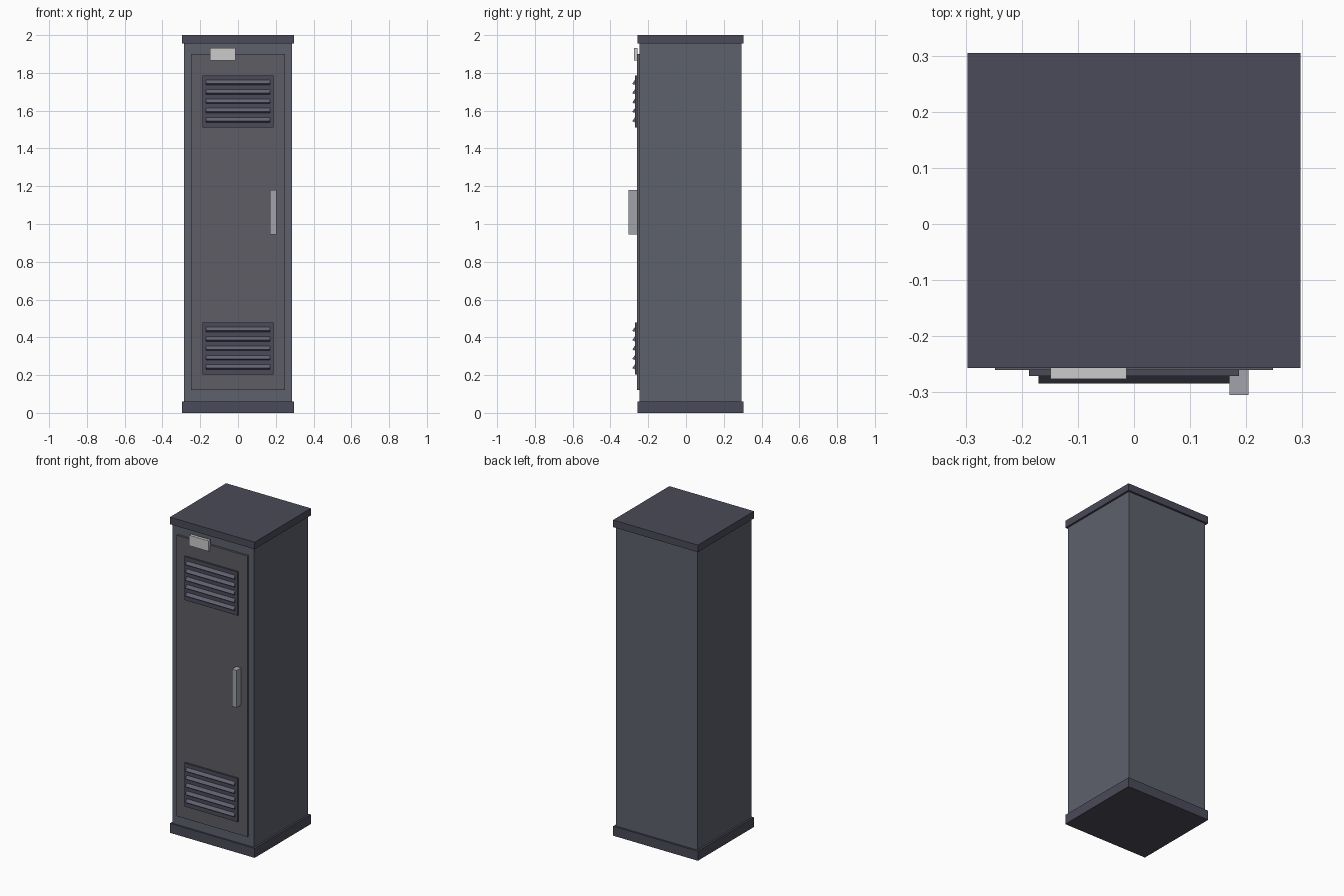
import bpy, math

if "Cube" in bpy.data.objects:
    bpy.data.objects.remove(bpy.data.objects["Cube"])


def material(name, rgb):
    m = bpy.data.materials.new(name)
    m.diffuse_color = (*rgb, 1)
    m.use_nodes = True
    m.node_tree.nodes["Principled BSDF"].inputs["Base Color"].default_value = m.diffuse_color
    return m


def box(name, x, y, z, mat, tilt=0):
    """Box spanning the given (min, max) ranges, optionally tilted about x."""
    lo, hi = zip(x, y, z)
    bpy.ops.mesh.primitive_cube_add(size=1, location=[(a + b) / 2 for a, b in zip(lo, hi)])
    ob = bpy.context.object
    ob.name = name
    ob.scale = [b - a for a, b in zip(lo, hi)]
    ob.rotation_euler.x = tilt
    ob.data.materials.append(mat)
    return ob


steel = material("painted_steel", (0.11, 0.12, 0.15))
door_paint = material("door_paint", (0.11, 0.11, 0.13))
trim = material("dark_trim", (0.07, 0.07, 0.10))
slat_paint = material("slat_paint", (0.12, 0.12, 0.17))
metal = material("bare_metal", (0.36, 0.37, 0.40))
plate = material("label_plate", (0.55, 0.55, 0.53))

# Cabinet body with overhanging base and top
box("body", (-0.285, 0.285), (-0.247, 0.293), (0.03, 1.97), steel)
box("base", (-0.297, 0.297), (-0.257, 0.305), (0, 0.06), trim)
box("top", (-0.297, 0.297), (-0.257, 0.305), (1.955, 2.0), trim)

# Door panel
box("door", (-0.248, 0.248), (-0.26, -0.24), (0.12, 1.90), door_paint)

# Louvred vents: backing panel with five tilted slats
for label, zc in (("lower", 0.34), ("upper", 1.648)):
    box(label + "_vent_panel", (-0.187, 0.187), (-0.271, -0.255), (zc - 0.138, zc + 0.138), trim)
    for i in range(5):
        z = zc + 0.007 + (i - 2) * 0.0495
        box(f"{label}_vent_slat_{i + 1}", (-0.17, 0.17), (-0.275, -0.263),
            (z - 0.0175, z + 0.0175), slat_paint, math.radians(-35))

# Handle and label plate
box("handle", (0.17, 0.204), (-0.305, -0.255), (0.945, 1.18), metal)
box("label_plate", (-0.149, -0.013), (-0.276, -0.256), (1.866, 1.932), plate)
